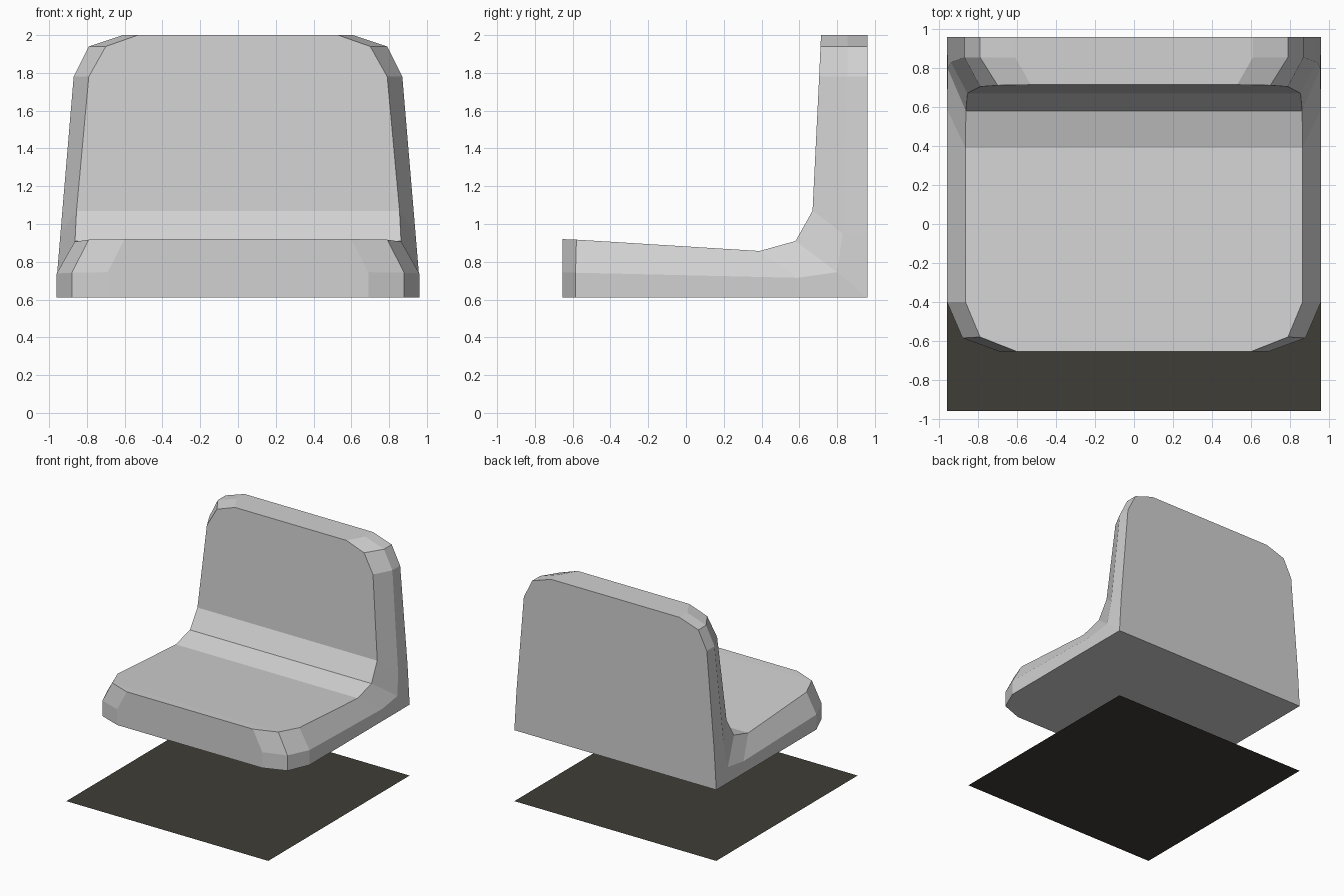
import bpy
import bmesh

if "Cube" in bpy.data.objects:
    bpy.data.objects.remove(bpy.data.objects["Cube"])


def material(name, rgb):
    m = bpy.data.materials.new(name)
    m.diffuse_color = (*rgb, 1.0)
    m.use_nodes = True
    m.node_tree.nodes["Principled BSDF"].inputs["Base Color"].default_value = m.diffuse_color
    return m


def finish(bm, name, mat):
    mesh = bpy.data.meshes.new(name)
    bm.to_mesh(mesh)
    bm.free()
    mesh.materials.append(mat)
    ob = bpy.data.objects.new(name, mesh)
    bpy.context.collection.objects.link(ob)
    return ob


grey = material("light grey plastic", (0.64, 0.64, 0.64))
dark = material("dark olive floor", (0.05, 0.048, 0.038))

# Right-hand edge lines of the shell, from seat front to backrest top
outer = [(0.69, -0.655, 0.61), (0.88, -0.585, 0.61), (0.96, -0.40, 0.61),
         (0.96, 0.58, 0.61), (0.96, 0.96, 0.61), (0.94, 0.96, 0.95),
         (0.87, 0.96, 1.78), (0.79, 0.96, 1.94), (0.61, 0.96, 2.0)]
middle = [(0.69, -0.655, 0.745), (0.88, -0.585, 0.742), (0.96, -0.40, 0.738),
          (0.96, 0.59, 0.715), (0.957, 0.80, 0.745), (0.94, 0.83, 0.95),
          (0.87, 0.855, 1.78), (0.79, 0.855, 1.94), (0.61, 0.855, 2.0)]
inner = [(0.60, -0.655, 0.92), (0.79, -0.58, 0.917), (0.865, -0.40, 0.906),
         (0.865, 0.39, 0.857), (0.863, 0.58, 0.91), (0.855, 0.67, 1.07),
         (0.79, 0.705, 1.78), (0.70, 0.712, 1.94), (0.53, 0.715, 2.0)]

# Seat shell: bevelled sides mirrored left to right, bridged across the middle
bm = bmesh.new()
lines = [outer, middle, inner]
right = [[bm.verts.new(p) for p in line] for line in lines]
left = [[bm.verts.new((-x, y, z)) for x, y, z in line] for line in lines]
last = len(outer) - 1
for i in range(last):
    for side in (right, left):
        for a, b in ((0, 1), (1, 2)):
            bm.faces.new((side[a][i], side[a][i + 1], side[b][i + 1], side[b][i]))
    for k in (0, 2):  # underside and back, then sitting surface
        bm.faces.new((right[k][i], right[k][i + 1], left[k][i + 1], left[k][i]))
for i in (0, last):  # front lip and top rim
    for a, b in ((0, 1), (1, 2)):
        bm.faces.new((right[a][i], right[b][i], left[b][i], left[a][i]))
bmesh.ops.recalc_face_normals(bm, faces=bm.faces)
finish(bm, "seat_shell", grey)

# Flat square floor plate
bm = bmesh.new()
bmesh.ops.create_grid(bm, x_segments=1, y_segments=1, size=0.96)
finish(bm, "floor_plate", dark)
